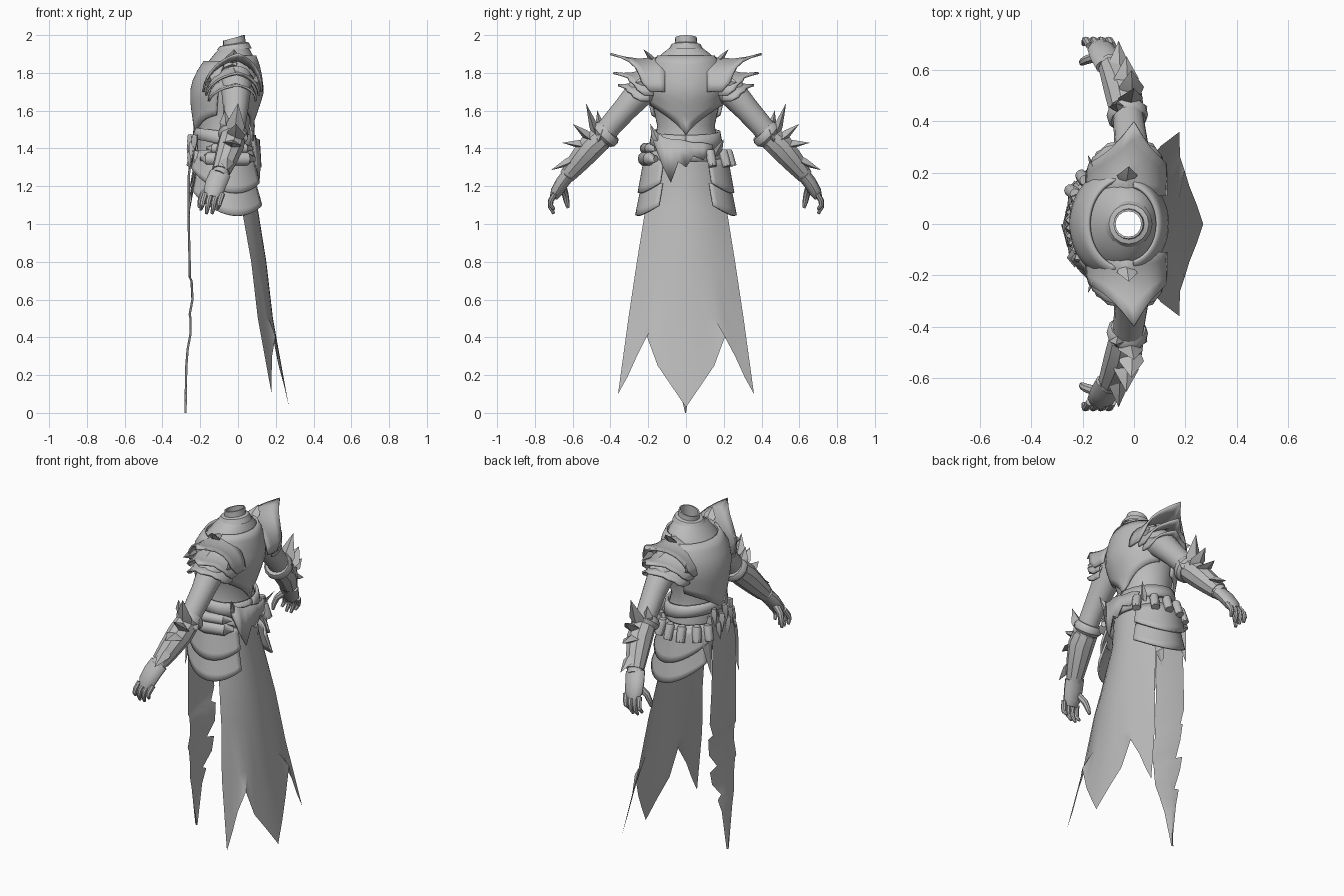
import bpy, bmesh, math
from mathutils import Vector as V

if "Cube" in bpy.data.objects:
    bpy.data.objects.remove(bpy.data.objects["Cube"])

grey = bpy.data.materials.new("plain grey")
grey.diffuse_color = (0.5, 0.5, 0.5, 1)
grey.use_nodes = True
grey.node_tree.nodes["Principled BSDF"].inputs["Base Color"].default_value = grey.diffuse_color


def make(name, verts, faces, mirror=False, thick=0, angle=35):
    me = bpy.data.meshes.new(name)
    me.from_pydata([tuple(v) for v in verts], [], faces)
    bm = bmesh.new()
    bm.from_mesh(me)
    bmesh.ops.recalc_face_normals(bm, faces=bm.faces)
    bm.to_mesh(me)
    bm.free()
    ob = bpy.data.objects.new(name, me)
    bpy.context.collection.objects.link(ob)
    me.materials.append(grey)
    if thick:
        m = ob.modifiers.new("thickness", 'SOLIDIFY')
        m.thickness, m.offset = thick, 0
    if mirror:
        m = ob.modifiers.new("mirror", 'MIRROR')
        m.use_axis = (False, True, False)
        m.use_mirror_merge = False
    bpy.ops.object.select_all(action='DESELECT')
    ob.select_set(True)
    bpy.context.view_layer.objects.active = ob
    bpy.ops.object.shade_smooth_by_angle(angle=math.radians(angle))
    return ob


def grid(name, rows, closed=False, caps=False, **kw):
    """Skin rows of points, each row open or closed."""
    n = len(rows[0])
    faces = [(i * n + j, i * n + (j + 1) % n, (i + 1) * n + (j + 1) % n, (i + 1) * n + j)
             for i in range(len(rows) - 1) for j in range(n if closed else n - 1)]
    if caps:
        faces += [tuple(range(n)), tuple(range((len(rows) - 1) * n, len(rows) * n))]
    return make(name, [p for r in rows for p in r], faces, **kw)


def tube(name, path, sides=12, flat=1.0, **kw):
    """Round sections (x, y, z, radius) swept along a path; flat widens along x."""
    pts = [V(p[:3]) for p in path]
    rows = []
    for i, p in enumerate(pts):
        d = (pts[min(i + 1, len(pts) - 1)] - pts[max(i - 1, 0)]).normalized()
        a = V((1, 0, 0)) if abs(d.x) < 0.8 else V((0, 0, 1))
        a = (a - d * a.dot(d)).normalized()
        b = d.cross(a)
        r = path[i][3]
        rows.append([p + a * r * flat * math.cos(t) + b * r * math.sin(t)
                     for t in (2 * math.pi * k / sides for k in range(sides))])
    return grid(name, rows, True, True, **kw)


def blade(name, base, tip, side, w, t, **kw):
    """Pointed plate with a raised ridge."""
    a, b, s = V(base), V(tip), V(side).normalized()
    n = (b - a).cross(s).normalized()
    mid = a.lerp(b, 0.35)
    vs = [a - s * w * .7, a + n * t, a + s * w * .7, a - n * t,
          mid - s * w, mid + n * t, mid + s * w, mid - n * t, b]
    fs = [(0, 1, 2, 3)] + [(i, (i + 1) % 4, 4 + (i + 1) % 4, 4 + i) for i in range(4)]
    fs += [(4 + i, 4 + (i + 1) % 4, 8) for i in range(4)]
    return make(name, vs, fs, angle=20, **kw)


# Torso sections: z, centre x, half depth, half width
BODY = [(1.22, -.06, .14, .185), (1.35, -.07, .15, .185), (1.45, -.07, .145, .165),
        (1.52, -.075, .135, .152), (1.62, -.065, .16, .175), (1.70, -.055, .175, .195),
        (1.78, -.05, .16, .195), (1.85, -.035, .13, .165), (1.90, -.025, .10, .13),
        (1.93, -.02, .078, .09)]


def body(z, a, off=0):
    i = max(k for k in range(len(BODY) - 1) if BODY[k][0] <= z or k == 0)
    p, q = BODY[i], BODY[i + 1]
    t = (z - p[0]) / (q[0] - p[0])
    c, rx, ry = (p[k] + (q[k] - p[k]) * t for k in (1, 2, 3))
    return V((c + (rx + off) * math.cos(a), (ry + off) * math.sin(a), z))


def band(name, lo, hi, a0, a1, off, n=24, steps=5, flare=0, **kw):
    """Shell hugging the torso; lo and hi are heights by angle."""
    rows = []
    for i in range(steps + 1):
        t = i / steps
        row = []
        for k in range(n + 1):
            a = math.radians(a0 + (a1 - a0) * k / n)
            row.append(body(hi(a) + (lo(a) - hi(a)) * t, a, off + flare * t))
        rows.append(row)
    return grid(name, rows, **kw)


ring = [2 * math.pi * k / 32 for k in range(32)]
grid("torso", [[body(s[0], a) for a in ring] for s in BODY], True)

# Open collar, higher at the back
grid("collar", [[V((x + r * math.cos(a), r * math.sin(a), z + tilt * math.cos(a)))
                 for a in ring[::2]]
                for x, r, z, tilt in [(-.02, .092, 1.925, .005), (-.02, .078, 1.95, .01),
                                      (-.02, .06, 1.955, .01), (-.022, .058, 1.985, .015),
                                      (-.022, .05, 1.985, .015), (-.022, .05, 1.93, 0)]], True)


# Chest and back plates with a pointed hem
def hem(a):
    return 1.47 + .16 * min(abs(math.sin(a)) ** .8, 1)


band("back_plate", hem, lambda a: 1.89, -78, 78, .012, steps=8, thick=.012)
band("chest_plate", lambda a: 1.46 + .12 * abs(math.sin(a)), lambda a: 1.86, 105, 255, .018,
     steps=8, thick=.014)

# Belts
band("upper_belt", lambda a: 1.42 - .03 * math.cos(a), lambda a: 1.49 - .02 * math.cos(a),
     0, 360, .016, n=36, steps=2, thick=.016)
band("lower_belt", lambda a: 1.33, lambda a: 1.39, 0, 360, .025, n=36, steps=2, thick=.02)

# Hip plates in two flared layers
for name, top, drop, off, flare in [("hip_plate_upper", 1.36, .17, .03, .035),
                                    ("hip_plate_lower", 1.24, .17, .04, .038)]:
    band(name, lambda a: top - drop + .09 * math.cos(a - 1.35) ** 2 * -.3 + .07 * abs(a - 1.35) ** 2,
         lambda a: top - .03 * math.cos(a), 33, 148, off, n=18, flare=flare,
         mirror=True, thick=.012)

# Rear sash with ragged points
sash = [(-.17, 1.50, 1.43), (-.12, 1.46, 1.30), (-.08, 1.45, 1.22), (-.04, 1.45, 1.33),
        (0, 1.44, 1.30), (.04, 1.43, 1.36), (.09, 1.43, 1.34), (.14, 1.42, 1.38)]
grid("rear_sash", [[V((.112 - y * y * 1.6, y, z)) for y, z, _ in sash],
                   [V((.12 - y * y * 1.6, y, z)) for y, _, z in sash]], thick=.008)
blade("sash_spike", (.05, .15, 1.36), (.11, .2, 1.45), (0, 1, 0), .025, .008)
blade("sash_spike", (.07, -.14, 1.42), (.09, -.19, 1.53), (0, 1, 0), .025, .008)

# Back cape: half width, edge x, centre x and height, with a three pointed hem
CAPE = [(.17, 0, .085, 1.38), (.19, .0, .09, 1.2), (.215, .02, .105, 1.08), (.26, .07, .15, .8),
        (.305, .105, .185, .5), (.325, .125, .205, .35)]
US = [k / 6 for k in range(-6, 7)]
HEM = [(0, .27, .03), (.075, .245, .14), (.15, .215, .25), (.207, .198, .405),
       (.26, .18, .30), (.31, .178, .19), (.36, .178, .10)]
rows = [[V((xc + (xe - xc) * abs(u) ** 2, u * w, z)) for u in US] for w, xe, xc, z in CAPE[:-1]]
rows.append([V((HEM[abs(k)][1], math.copysign(HEM[abs(k)][0], k), HEM[abs(k)][2]))
             for k in range(-6, 7)])
grid("back_cape", rows)

# Torn front cloth: height, -y edge, +y edge, x
CLOTH = [(1.42, -.10, .10, -.235), (1.25, -.11, .11, -.255), (1.0, -.115, .12, -.255),
         (.80, -.12, .13, -.25), (.72, -.12, .10, -.25), (.70, -.12, .13, -.24),
         (.60, -.125, .115, -.235), (.52, -.125, .06, -.25), (.50, -.12, .12, -.245),
         (.42, -.11, .10, -.245), (.34, -.09, .035, -.26), (.32, -.085, .07, -.262),
         (.24, -.06, .04, -.268), (0, -.005, .0, -.272)]
grid("front_cloth", [[V((x - (.012 if k == 1 else 0), a + (b - a) * k / 2, z)) for k in range(3)]
                     for z, a, b, x in CLOTH])

# Arms and hands
tube("arm", [(-.01, .15, 1.77, .085), (-.01, .24, 1.70, .078), (-.012, .32, 1.61, .066),
             (-.02, .40, 1.52, .06), (-.03, .46, 1.44, .062), (-.05, .53, 1.37, .06),
             (-.08, .60, 1.29, .047), (-.10, .63, 1.255, .042)], sides=16, mirror=True)
tube("palm", [(-.095, .62, 1.265, .036), (-.115, .655, 1.22, .036), (-.13, .685, 1.17, .033),
              (-.135, .70, 1.14, .022)], flat=1.6, mirror=True)
for x, drop in [(-.185, .02), (-.155, 0), (-.125, 0), (-.095, .025)]:
    tube("finger", [(x + .012, .695, 1.16, .015), (x, .715, 1.125, .015),
                    (x - .006, .718, 1.09 + drop / 2, .013), (x - .012, .70, 1.055 + drop, .008)],
         sides=8, mirror=True)
tube("thumb", [(-.14, .655, 1.20, .022), (-.185, .64, 1.16, .018), (-.20, .632, 1.12, .015),
               (-.205, .625, 1.085, .008)], sides=8, mirror=True)

# Forearm guards: flared cuff, bracer and fins
tube("elbow_cuff", [(-.022, .405, 1.495, .068), (-.024, .418, 1.482, .08),
                    (-.028, .432, 1.468, .08), (-.03, .445, 1.455, .066)], sides=14, mirror=True)
tube("bracer", [(-.03, .45, 1.455, .068), (-.04, .50, 1.41, .072), (-.065, .56, 1.34, .062),
                (-.09, .615, 1.275, .05)], sides=10, mirror=True)
for base, tip, w in [((-.02, .47, 1.46), (.0, .53, 1.64), .05),
                     ((-.06, .45, 1.49), (-.07, .47, 1.60), .035),
                     ((-.01, .50, 1.45), (-.01, .60, 1.53), .05),
                     ((-.03, .52, 1.42), (-.03, .655, 1.43), .05),
                     ((-.06, .58, 1.35), (-.06, .715, 1.285), .04),
                     ((.0, .47, 1.43), (.05, .44, 1.50), .035),
                     ((-.05, .46, 1.47), (-.02, .405, 1.55), .04)]:
    blade("forearm_fin", base, tip, (1, 0, -.2), w, .022, mirror=True)


# Shoulder armour: arched plates with a peaked rim
def pauldron(name, inner, rim, rx, zc_in, zc_out, z_side):
    rows = []
    for v in range(5):
        t = v / 4
        row = []
        for k in range(-6, 7):
            u = abs(k) / 6
            y = inner + (rim[abs(k)] - inner) * t
            top = zc_in + (zc_out - zc_in) * t - .022 * math.sin(math.pi * t)
            z = top + (z_side - top) * (.35 * u + .65 * u * u)
            row.append(V((-.03 + .03 * t * (1 - u) + rx * math.sin(k / 6 * 1.5), y, z)))
        rows.append(row)
    return grid(name, rows, mirror=True, thick=.012, angle=25)


pauldron("shoulder_plate", .11, [.40, .345, .30, .27, .25, .235, .19], .155, 1.885, 1.90, 1.70)
pauldron("shoulder_plate_middle", .17, [.385, .35, .31, .30, .275, .26, .22], .14, 1.84, 1.80, 1.68)
pauldron("shoulder_plate_lower", .19, [.36, .34, .32, .315, .29, .28, .24], .125, 1.80, 1.735, 1.65)
blade("shoulder_horn", (-.03, .17, 1.86), (-.02, .225, 1.925), (1, 0, 0), .04, .015, mirror=True)
for x, lean in [(-.15, -.03), (.09, .02)]:
    blade("shoulder_edge_spike", (x, .19, 1.76), (x + lean, .27, 1.75), (0, .3, 1), .035, .012, mirror=True)

# Rolled pouches on one hip, vials round the other
for z, r, x0, x1 in [(1.345, .035, -.19, .08), (1.40, .026, -.16, .07)]:
    tube("rolled_pouch", [(x0, -.165, z, r * .5), (x0 + .03, -.19, z, r),
                          (-.06, -.215, z, r * 1.15), (x1 - .03, -.195, z, r),
                          (x1, -.16, z, r * .5)], sides=12)
for deg in (35, 62, 84, 106, 130, 148):
    p = body(1.35, math.radians(deg), .05)
    o = (p - V((-.06, 0, 1.35))).normalized() * .012
    tube("vial", [(*(p - o + V((0, 0, .045))), .02), (*(p - o + V((0, 0, .03))), .026),
                  (*(p + o - V((0, 0, .045))), .024)], sides=10)

# Knotted clasp and trinkets at the front of the belt
for k in range(9):
    a = math.radians(152 + 8 * k)
    p = body(1.39 + .05 * math.sin(k * 2.1), a, .03)
    blade("belt_trinket", p + V((0, 0, .04)), p + V((-.012, .02 * math.sin(k * 3), -.07)),
          (math.sin(a), -math.cos(a), 0), .024, .02)
for y, tip in [(-.12, 1.03), (.12, 1.10), (-.06, 1.16)]:
    blade("front_tab", (-.215, y, 1.36), (-.262, y * 1.1, tip), (0, 1, 0), .045, .008)
